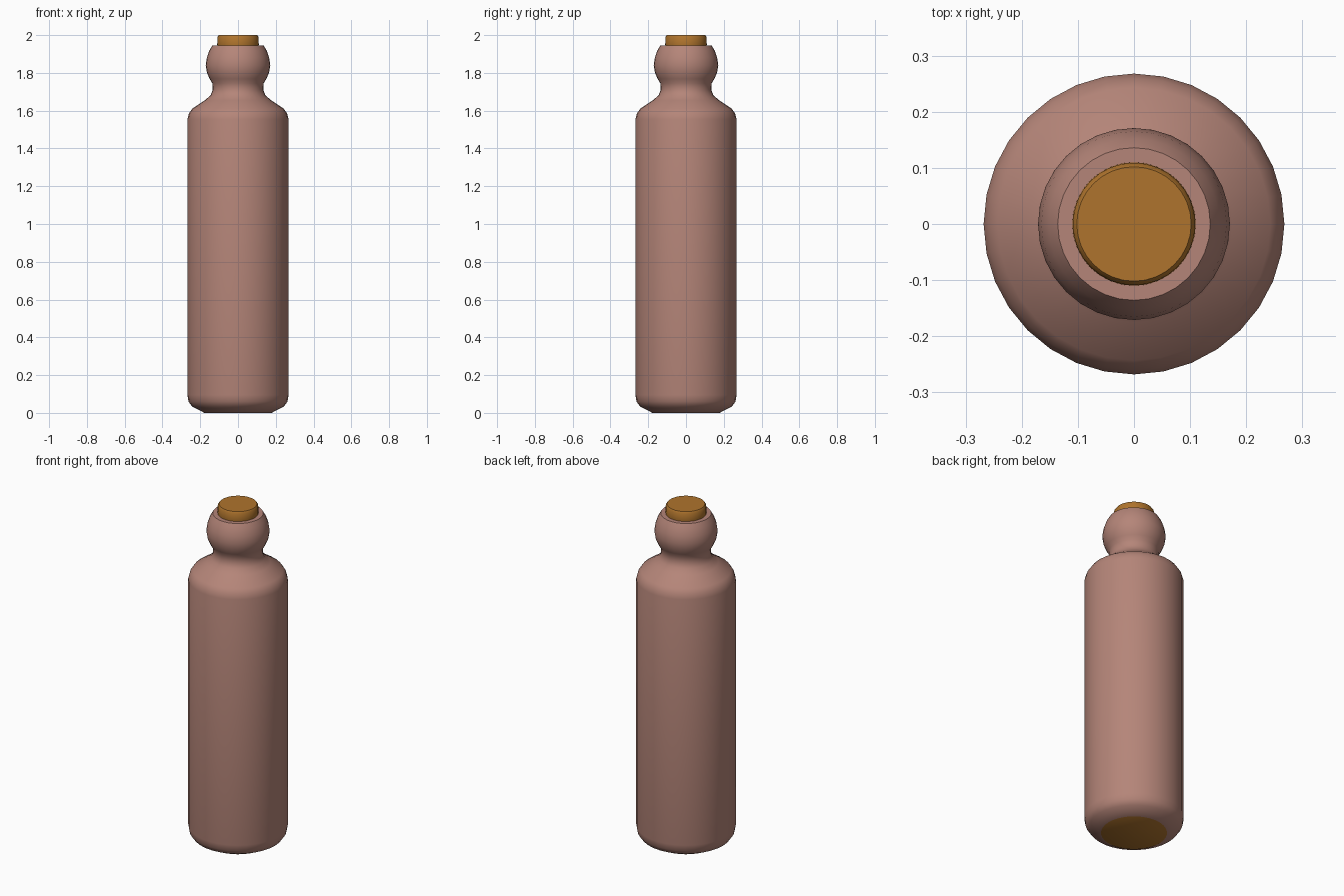
import bpy, bmesh, math

if "Cube" in bpy.data.objects:
    bpy.data.objects.remove(bpy.data.objects["Cube"])


def material(name, rgb):
    m = bpy.data.materials.new(name)
    m.diffuse_color = (*rgb, 1.0)
    m.use_nodes = True
    m.node_tree.nodes["Principled BSDF"].inputs["Base Color"].default_value = m.diffuse_color
    return m


clay = material("dusty pink clay", (0.46, 0.235, 0.19))
cork = material("brown cork", (0.43, 0.175, 0.026))


def lathe(name, profile, mats, sides=32):
    """Revolve (radius, z) points around z and cap both ends."""
    bm = bmesh.new()
    rings = [[bm.verts.new((r * math.cos(2 * math.pi * i / sides),
                            r * math.sin(2 * math.pi * i / sides), z))
              for i in range(sides)] for r, z in profile]
    for a, b in zip(rings, rings[1:]):
        for i in range(sides):
            j = (i + 1) % sides
            bm.faces.new((a[i], a[j], b[j], b[i]))
    bm.faces.new(rings[0][::-1])
    bm.faces.new(rings[-1])
    bm.normal_update()
    # Underside takes the last material
    for f in bm.faces:
        if f.normal.z < -0.99:
            f.material_index = len(mats) - 1
    me = bpy.data.meshes.new(name)
    bm.to_mesh(me)
    bm.free()
    for m in mats:
        me.materials.append(m)
    ob = bpy.data.objects.new(name, me)
    bpy.context.collection.objects.link(ob)
    bpy.ops.object.select_all(action='DESELECT')
    ob.select_set(True)
    bpy.context.view_layer.objects.active = ob
    bpy.ops.object.shade_smooth_by_angle(angle=math.radians(45))
    return ob


# Bottle: rounded base, straight body, shoulder, pinched neck, bulbous lip
lathe("bottle", [
    (0.178, 0.0), (0.205, 0.015), (0.243, 0.033), (0.262, 0.06), (0.268, 0.095),
    (0.268, 1.555), (0.260, 1.585), (0.243, 1.61), (0.175, 1.655),
    (0.145, 1.682), (0.134, 1.71), (0.136, 1.745), (0.150, 1.768),
    (0.164, 1.80), (0.171, 1.84), (0.165, 1.88), (0.152, 1.918),
    (0.136, 1.945)], [clay, cork])

# Stopper: slightly bevelled cork
lathe("stopper", [(0.108, 1.93), (0.110, 1.95), (0.109, 1.99), (0.102, 2.0)], [cork])
